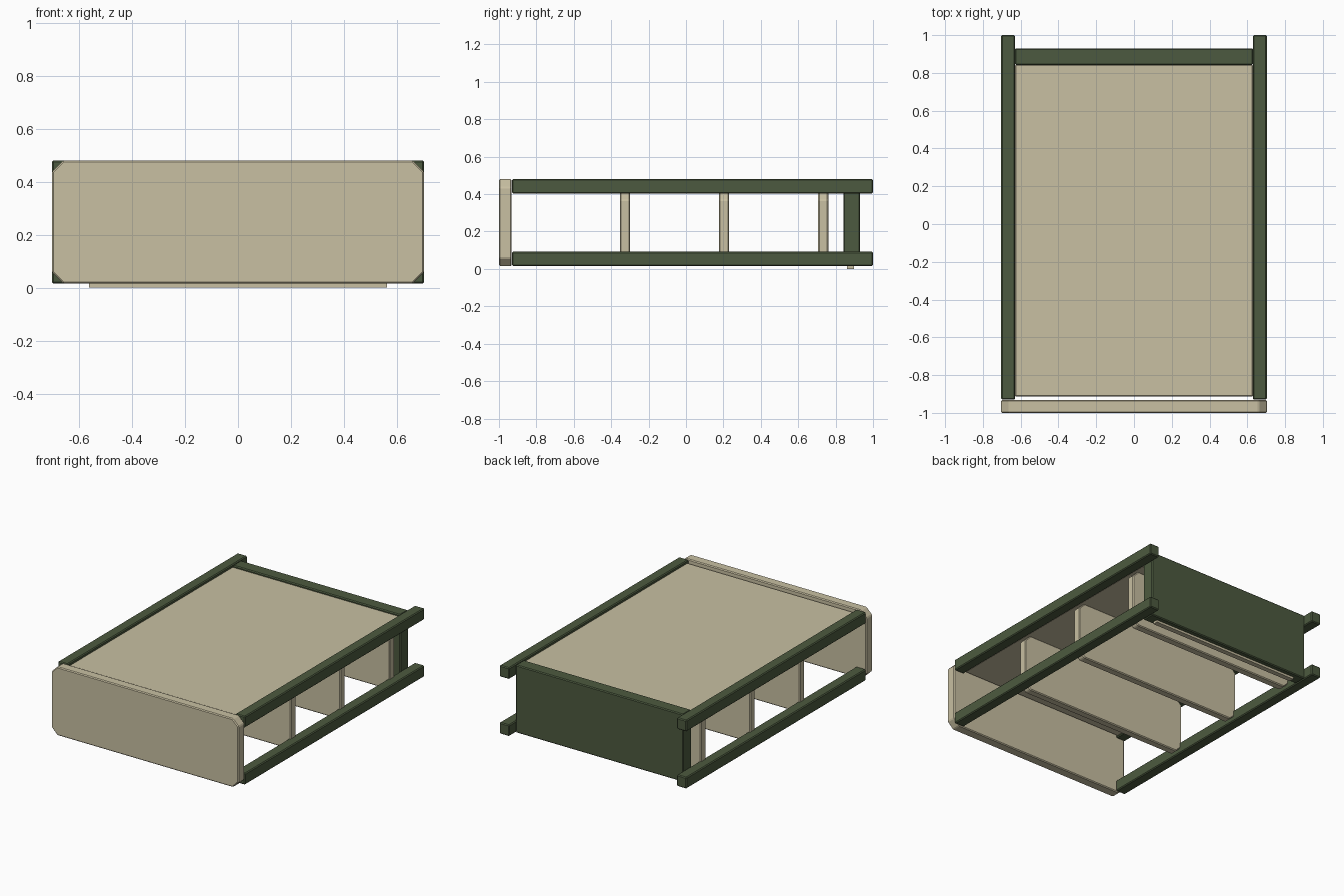
import bpy
import bmesh

old = bpy.data.objects.get("Cube")
if old:
    bpy.data.objects.remove(old, do_unlink=True)


def make_material(name, colour):
    mat = bpy.data.materials.new(name)
    mat.use_nodes = True
    mat.diffuse_color = colour
    mat.node_tree.nodes["Principled BSDF"].inputs["Base Color"].default_value = colour
    return mat


TAN = make_material("pale wood", (0.58, 0.525, 0.36, 1))
GREEN = make_material("dark green", (0.073, 0.102, 0.05, 1))


def board(name, mat, x, y, z, corner=0.0, edge=0.006):
    """Board spanning the x, y and z ranges; corner clips its front outline."""
    (x0, x1), (y0, y1), (z0, z1) = x, y, z
    c = corner
    if c:
        outline = [(x0 + c, z0), (x1 - c, z0), (x1, z0 + c), (x1, z1 - c),
                   (x1 - c, z1), (x0 + c, z1), (x0, z1 - c), (x0, z0 + c)]
    else:
        outline = [(x0, z0), (x1, z0), (x1, z1), (x0, z1)]
    bm = bmesh.new()
    face = bm.faces.new([bm.verts.new((px, y0, pz)) for px, pz in outline])
    grown = bmesh.ops.extrude_face_region(bm, geom=[face])["geom"]
    verts = [v for v in grown if isinstance(v, bmesh.types.BMVert)]
    bmesh.ops.translate(bm, verts=verts, vec=(0, y1 - y0, 0))
    bmesh.ops.recalc_face_normals(bm, faces=bm.faces)
    mesh = bpy.data.meshes.new(name)
    bm.to_mesh(mesh)
    bm.free()
    mesh.materials.append(mat)
    obj = bpy.data.objects.new(name, mesh)
    bpy.context.collection.objects.link(obj)
    if edge:
        bevel = obj.modifiers.new("softened edges", 'BEVEL')
        bevel.width = edge
        bevel.segments = 1
    return obj


# Four long side rails
for side, xr in (("left", (0.63, 0.703)), ("right", (-0.703, -0.63))):
    for level, zr in (("lower", (0.015, 0.092)), ("upper", (0.403, 0.48))):
        board(f"{level}_{side}_rail", GREEN, xr, (-0.93, 1.0), zr)

# Front panel with clipped corners
board("front_panel", TAN, (-0.703, 0.703), (-1.0, -0.932), (0.015, 0.48), corner=0.043)

# Back panel between the rails, with a thin runner below it
board("back_panel", GREEN, (-0.63, 0.63), (0.842, 0.93), (0.015, 0.475))
board("back_runner", TAN, (-0.563, 0.563), (0.862, 0.897), (0.0, 0.03), edge=0)

# Cross dividers
for i, y in enumerate((-0.327, 0.204, 0.734)):
    board(f"divider_{i + 1}", TAN, (-0.645, 0.645), (y - 0.027, y + 0.027),
          (0.02, 0.412), corner=0.043)

# Top sheet set slightly below the rails
board("top_panel", TAN, (-0.63, 0.63), (-0.913, 0.842), (0.41, 0.464), edge=0.004)
